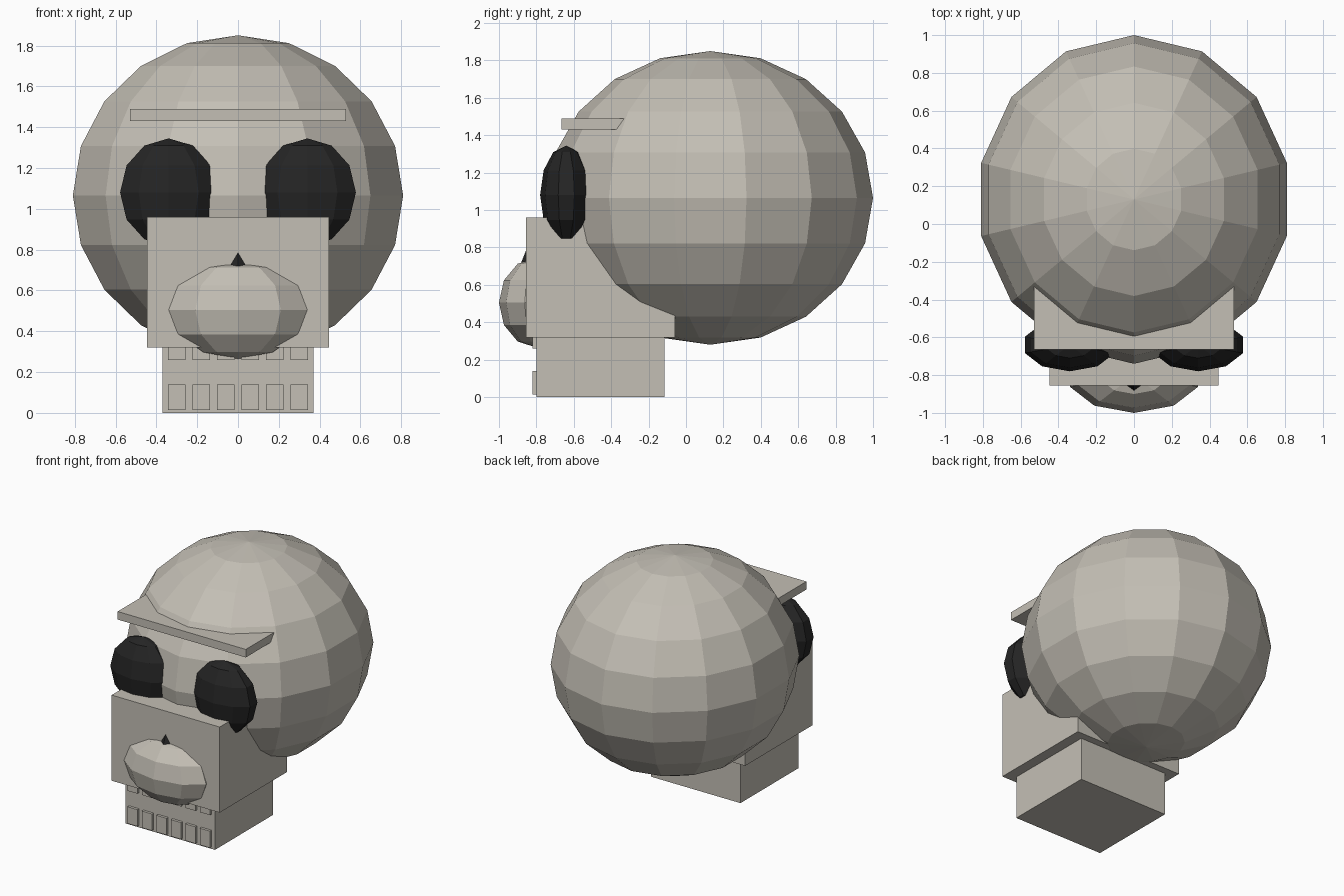
import bpy
import bmesh
from mathutils import Matrix, Vector

cube = bpy.data.objects.get("Cube")
if cube:
    bpy.data.objects.remove(cube, do_unlink=True)


def material(name, colour):
    mat = bpy.data.materials.new(name)
    mat.use_nodes = True
    mat.diffuse_color = colour
    for node in mat.node_tree.nodes:
        if node.type == 'BSDF_PRINCIPLED':
            node.inputs["Base Color"].default_value = colour
            node.inputs["Roughness"].default_value = 0.8
    return mat


bone = material("bone", (0.55, 0.52, 0.46, 1))
black = material("socket black", (0.018, 0.018, 0.018, 1))


def finish(name, bm, mat):
    mesh = bpy.data.meshes.new(name)
    bm.to_mesh(mesh)
    bm.free()
    mesh.materials.append(mat)
    obj = bpy.data.objects.new(name, mesh)
    bpy.context.collection.objects.link(obj)
    return obj


def ellipsoid(name, centre, radii, segments, rings, mat):
    bm = bmesh.new()
    place = Matrix.Translation(centre) @ Matrix.Diagonal((*radii, 1))
    bmesh.ops.create_uvsphere(bm, u_segments=segments, v_segments=rings,
                              radius=1, matrix=place)
    return finish(name, bm, mat)


def box(name, low, high, mat):
    low, high = Vector(low), Vector(high)
    bm = bmesh.new()
    place = Matrix.Translation((low + high) / 2) @ Matrix.Diagonal((*(high - low), 1))
    bmesh.ops.create_cube(bm, size=1, matrix=place)
    return finish(name, bm, mat)


# Cranium, brow, face and jaw
ellipsoid("cranium", (0, 0.13, 1.065), (0.83, 0.87, 0.785), 14, 10, bone)
box("brow", (-0.53, -0.665, 1.43), (0.53, -0.2, 1.49), bone)
box("face_block", (-0.447, -0.855, 0.32), (0.447, -0.06, 0.96), bone)
box("jaw", (-0.37, -0.80, 0), (0.37, -0.115, 0.33), bone)

# Eye sockets
for side, x in (("left", 0.34), ("right", -0.34)):
    ellipsoid(side + "_eye_socket", (x, -0.64, 1.08), (0.25, 0.14, 0.265), 10, 6, black)

# Rounded snout with the nose hole peeking out above it
ellipsoid("snout", (0, -0.80, 0.505), (0.357, 0.20, 0.24), 10, 6, bone)
bm = bmesh.new()
bmesh.ops.create_cone(bm, cap_ends=True, segments=4, radius1=1, radius2=0, depth=1,
                      matrix=Matrix.Translation((0, -0.853, 0.69))
                      @ Matrix.Diagonal((0.12, 0.08, 0.2, 1)))
finish("nose_hole", bm, black)

# Two rows of teeth
for row, bottom, top in (("lower", 0.015, 0.14), ("upper", 0.26, 0.385)):
    for i in range(6):
        x = (i - 2.5) * 0.12
        box(f"{row}_tooth_{i + 1}", (x - 0.042, -0.82, bottom),
            (x + 0.042, -0.78, top), bone)
